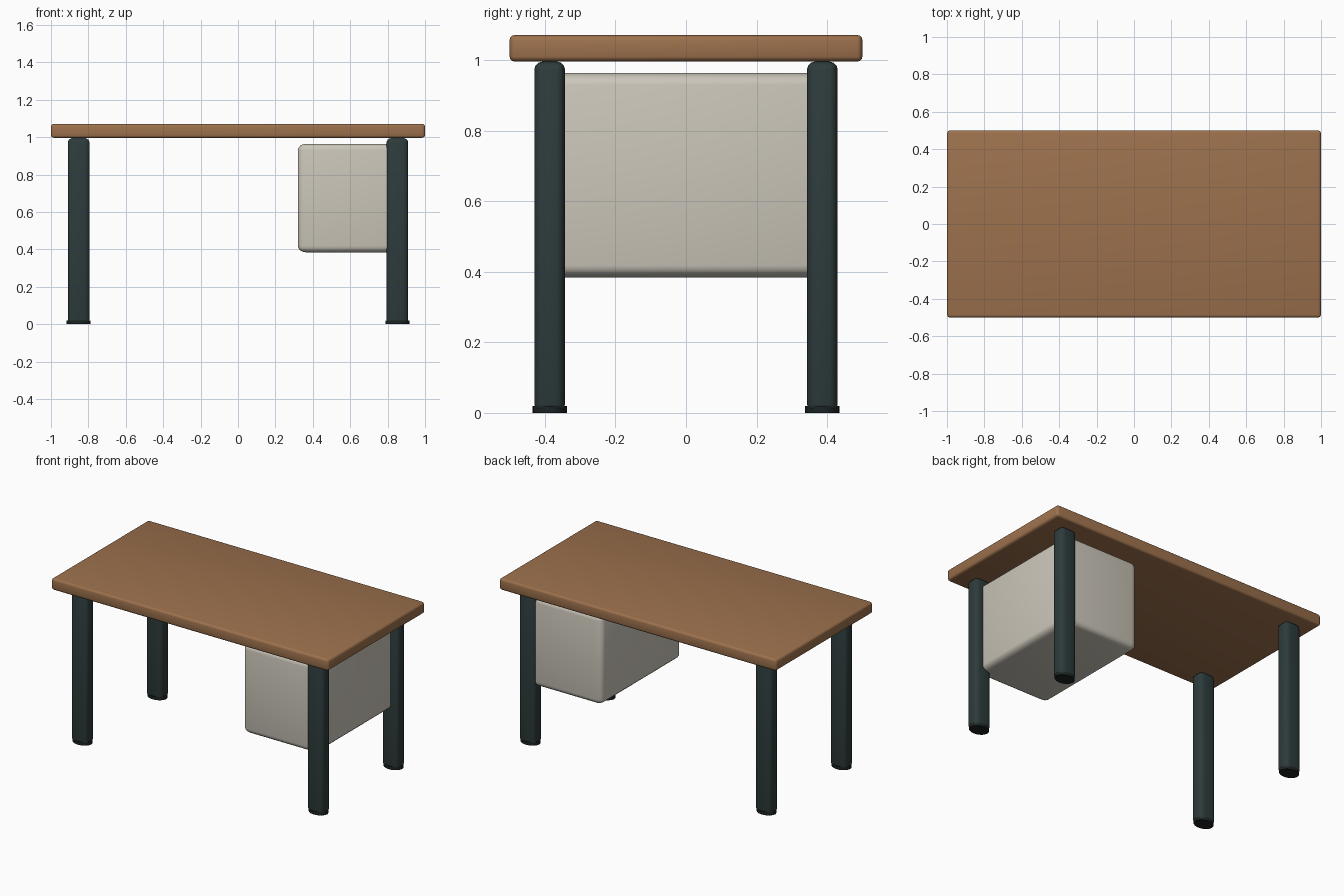
import bpy
import math

if "Cube" in bpy.data.objects:
    bpy.data.objects.remove(bpy.data.objects["Cube"])

STRETCH = 1.3  # rounded edges are a little wider along x


def material(name, rgb):
    m = bpy.data.materials.new(name)
    m.diffuse_color = (*rgb, 1)
    m.use_nodes = True
    m.node_tree.nodes["Principled BSDF"].inputs["Base Color"].default_value = m.diffuse_color
    return m


wood = material("warm_wood", (0.335, 0.165, 0.074))
cream = material("cream_panel", (0.60, 0.565, 0.49))
steel = material("dark_green_steel", (0.027, 0.044, 0.044))
rubber = material("black_rubber", (0.012, 0.017, 0.017))


def finish(obj, name, mat, angle):
    obj.name = name
    obj.data.materials.append(mat)
    bpy.ops.object.shade_smooth_by_angle(angle=math.radians(angle))


def rounded_box(name, lo, hi, radius, segments, mat):
    """Box between two corners with softly rounded edges."""
    centre = [(a + b) / 2 for a, b in zip(lo, hi)]
    size = [b - a for a, b in zip(lo, hi)]
    bpy.ops.mesh.primitive_cube_add(size=1, location=centre)
    obj = bpy.context.object
    obj.scale = (size[0] / STRETCH, size[1], size[2])
    bpy.ops.object.transform_apply(location=False, rotation=False, scale=True)
    obj.scale.x = STRETCH
    bevel = obj.modifiers.new("rounded_edges", "BEVEL")
    bevel.width = radius
    bevel.segments = segments
    bpy.ops.object.modifier_apply(modifier=bevel.name)
    finish(obj, name, mat, 40)


# Desk top
rounded_box("desk_top", (-1, -0.5, 0.996), (1, 0.5, 1.071), 0.014, 3, wood)

# Drawer cabinet hung between the right legs
rounded_box("drawer_cabinet", (0.32, -0.413, 0.384), (0.86, 0.413, 0.964),
            0.034, 4, cream)

# Four legs with oval feet
for side, sx in (("left", -1), ("right", 1)):
    for end, sy in (("front", -1), ("back", 1)):
        x, y = sx * 0.852, sy * 0.3865
        rounded_box(f"{end}_{side}_leg", (x - 0.0575, y - 0.0435, 0.002),
                    (x + 0.0575, y + 0.0435, 0.996), 0.023, 3, steel)
        bpy.ops.mesh.primitive_cylinder_add(vertices=16, radius=0.049,
                                            depth=0.02, location=(x, y, 0.01))
        foot = bpy.context.object
        foot.scale.x = STRETCH
        finish(foot, f"{end}_{side}_foot", rubber, 40)
